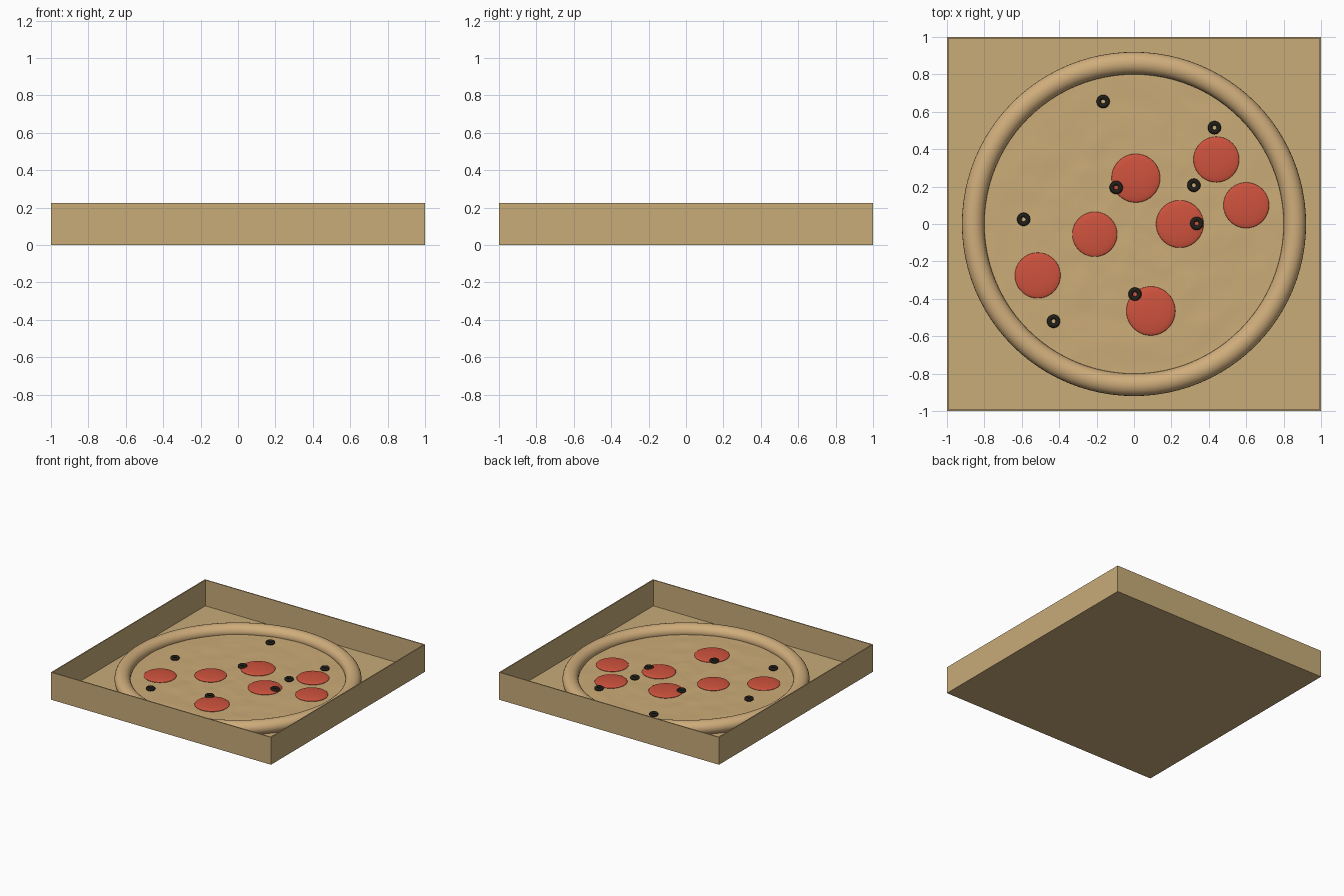
import bpy, bmesh, math
from mathutils import Vector, noise

default = bpy.data.objects.get("Cube")
if default:
    bpy.data.objects.remove(default, do_unlink=True)


def material(name, rgb):
    mat = bpy.data.materials.new(name)
    mat.use_nodes = True
    color = (*rgb, 1)
    mat.diffuse_color = color
    bsdf = mat.node_tree.nodes["Principled BSDF"]
    bsdf.inputs["Base Color"].default_value = color
    bsdf.inputs["Roughness"].default_value = 0.8
    return mat


cardboard = material("cardboard", (0.58, 0.41, 0.19))
crust_tan = material("crust tan", (0.63, 0.42, 0.2))
cheese_tan = material("cheese tan", (0.6, 0.41, 0.185))
sausage_red = material("sausage red", (0.62, 0.085, 0.047))
olive_black = material("olive black", (0.015, 0.013, 0.009))


def mesh_object(name, bm, mat):
    mesh = bpy.data.meshes.new(name)
    bm.to_mesh(mesh)
    bm.free()
    mesh.materials.append(mat)
    obj = bpy.data.objects.new(name, mesh)
    bpy.context.collection.objects.link(obj)
    return obj


def finish(obj, name, mat):
    obj.name = name
    obj.data.materials.append(mat)
    bpy.ops.object.shade_smooth()
    return obj


def ring(name, mat, location, major, minor, sides, tube_sides):
    bpy.ops.mesh.primitive_torus_add(
        location=location, major_radius=major, minor_radius=minor,
        major_segments=sides, minor_segments=tube_sides)
    return finish(bpy.context.object, name, mat)


# Open cardboard tray: inset the top and push it down to the floor
HEIGHT, WALL = 0.225, 0.012
bm = bmesh.new()
bmesh.ops.create_cube(bm, size=2)
for v in bm.verts:
    v.co.z = HEIGHT if v.co.z > 0 else 0
bm.normal_update()
top = max(bm.faces, key=lambda f: f.calc_center_median().z)
bmesh.ops.inset_region(bm, faces=[top], thickness=WALL)
pushed = bmesh.ops.extrude_discrete_faces(bm, faces=[top])["faces"][0]
for v in pushed.verts:
    v.co.z = WALL
bmesh.ops.recalc_face_normals(bm, faces=bm.faces)
mesh_object("box_tray", bm, cardboard)

# Round crust
crust = ring("crust", crust_tan, (0, 0, 0.056), 0.86, 0.06, 96, 24)
crust.scale.z = 0.93

# Wrinkled cheese sheet: spin a radial line, then ripple it
CHEESE_Z, CHEESE_R, RINGS = 0.046, 0.84, 40
bm = bmesh.new()
line = [bm.verts.new((CHEESE_R * i / RINGS, 0, CHEESE_Z)) for i in range(RINGS + 1)]
edges = [bm.edges.new(pair) for pair in zip(line, line[1:])]
bmesh.ops.spin(bm, geom=line + edges, cent=(0, 0, 0), axis=(0, 0, 1),
               angle=math.tau, steps=96)
bmesh.ops.remove_doubles(bm, verts=bm.verts, dist=0.0005)
for v in bm.verts:
    p = Vector((v.co.x, v.co.y, 0))
    v.co.z += 0.004 * noise.noise(p * 7) + 0.0015 * noise.noise(p * 16)
bm.normal_update()
for f in bm.faces:
    if f.normal.z < 0:
        f.normal_flip()
    f.smooth = True
mesh_object("cheese", bm, cheese_tan)

# Domed sausage slices: x, y, radius
slices = [(0.01, 0.245, 0.13), (0.44, 0.345, 0.122), (0.6, 0.1, 0.122),
          (0.245, 0, 0.127), (-0.21, -0.055, 0.12),
          (-0.515, -0.275, 0.122), (0.09, -0.465, 0.131)]
for n, (x, y, radius) in enumerate(slices, 1):
    bpy.ops.mesh.primitive_uv_sphere_add(segments=40, ring_count=20, radius=radius,
                                         location=(x, y, 0.05))
    piece = finish(bpy.context.object, f"sausage_slice_{n}", sausage_red)
    piece.scale.z = 0.13

# Olive rings
olives = [(-0.165, 0.655), (0.43, 0.515), (0.32, 0.207), (-0.095, 0.195),
          (0.335, 0.003), (0.005, -0.375), (-0.43, -0.52), (-0.59, 0.025)]
for n, (x, y) in enumerate(olives, 1):
    ring(f"olive_ring_{n}", olive_black, (x, y, 0.062), 0.0235, 0.012, 32, 12)
